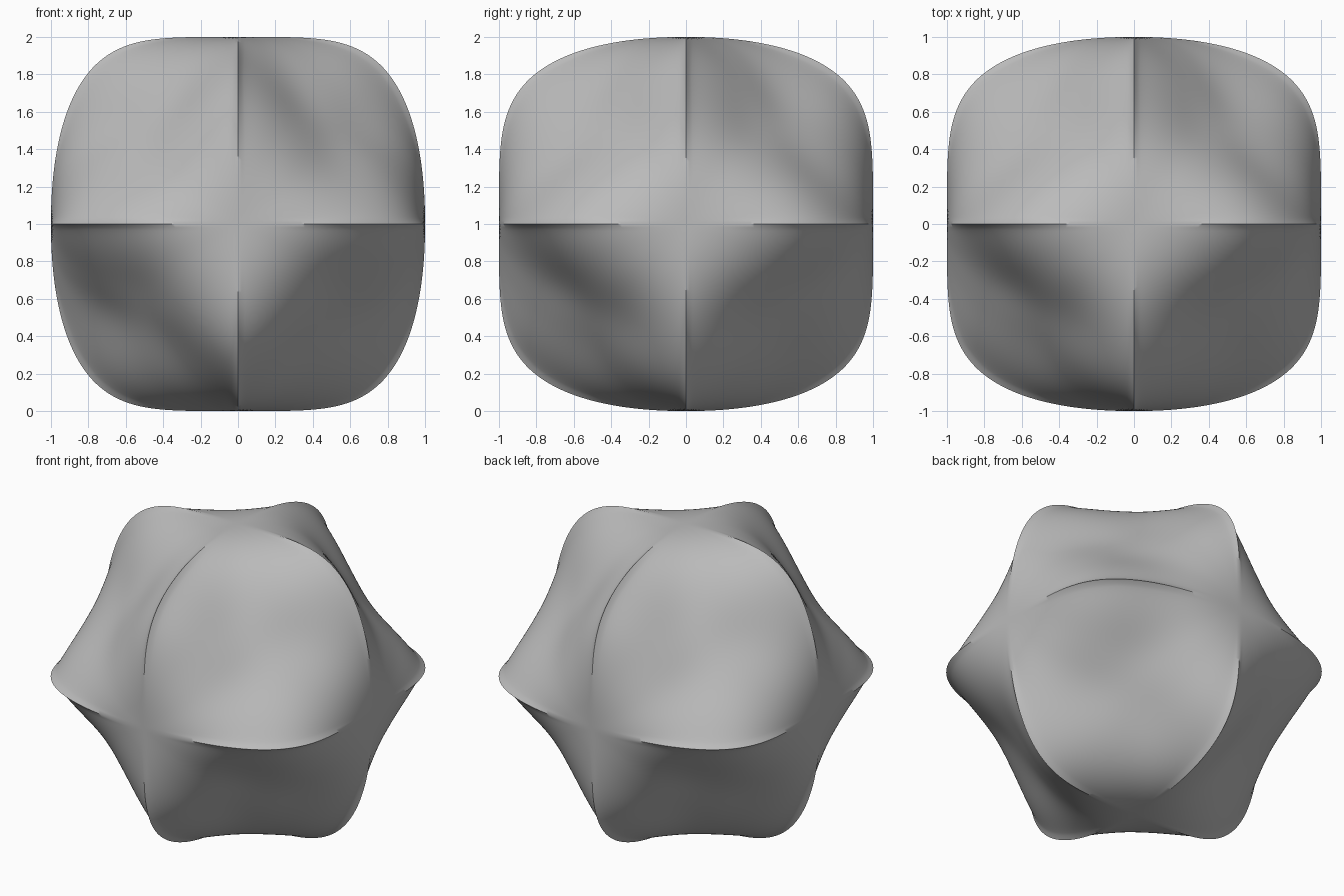
import bpy
import bmesh
import math
from mathutils import Vector

# Remove the default cube
cube = bpy.data.objects.get("Cube")
if cube:
    bpy.data.objects.remove(cube, do_unlink=True)

# Plain grey material
grey = bpy.data.materials.new("grey")
grey.use_nodes = True
colour = (0.5, 0.5, 0.5, 1.0)
grey.diffuse_color = colour
grey.node_tree.nodes["Principled BSDF"].inputs["Base Color"].default_value = colour

BLUNT, FLAT = 2.15, 4.5     # outline powers: slightly pointed and flat sides
DEPTH = 0.27                # dish depth at the octant centre


def ridge_radius(a, b):
    """Polar radius of the rounded square |a|^BLUNT + |b|^FLAT = 1 along (a, b)."""
    length = math.hypot(a, b)
    if length < 1e-5:
        return 1.0
    a, b = abs(a) / length, abs(b) / length
    r = 1.2
    for _ in range(6):
        u, v = (r * a) ** BLUNT, (r * b) ** FLAT
        r -= r * (u + v - 1) / (BLUNT * u + FLAT * v)
    return r


def surface_radius(d):
    """Blend the three crossing ridge outlines, then sink a dish in each octant."""
    x, y, z = d
    total = weight_sum = 0.0
    for a, b in ((x, y), (y, z), (z, x)):
        weight = (a * b) ** 2 + 1e-12
        total += weight * ridge_radius(a, b)
        weight_sum += weight
    # Dish depth is zero on the ridges and full at the octant centre
    centre = abs(x * y * z) * 3 * math.sqrt(3)
    return total / weight_sum - DEPTH * 3 * weight_sum * centre ** 0.65


# Fine cube grid whose middle lines lie on the ridges, pushed out to the surface
bm = bmesh.new()
bmesh.ops.create_cube(bm, size=2)
bmesh.ops.subdivide_edges(bm, edges=bm.edges[:], cuts=79, use_grid_fill=True)
for v in bm.verts:
    # Even out the angular spacing of the grid, keeping the middle lines exact
    d = Vector([math.tan(round(c, 5) * math.pi / 4) for c in v.co]).normalized()
    v.co = d * surface_radius(d) + Vector((0, 0, 1))
bmesh.ops.recalc_face_normals(bm, faces=bm.faces[:])

mesh = bpy.data.meshes.new("dished_star_solid")
bm.to_mesh(mesh)
bm.free()
mesh.materials.append(grey)
solid = bpy.data.objects.new("dished_star_solid", mesh)
bpy.context.collection.objects.link(solid)

# Smooth dishes with crisp ridges
bpy.ops.object.select_all(action="DESELECT")
solid.select_set(True)
bpy.context.view_layer.objects.active = solid
bpy.ops.object.shade_smooth_by_angle(angle=math.radians(45))
